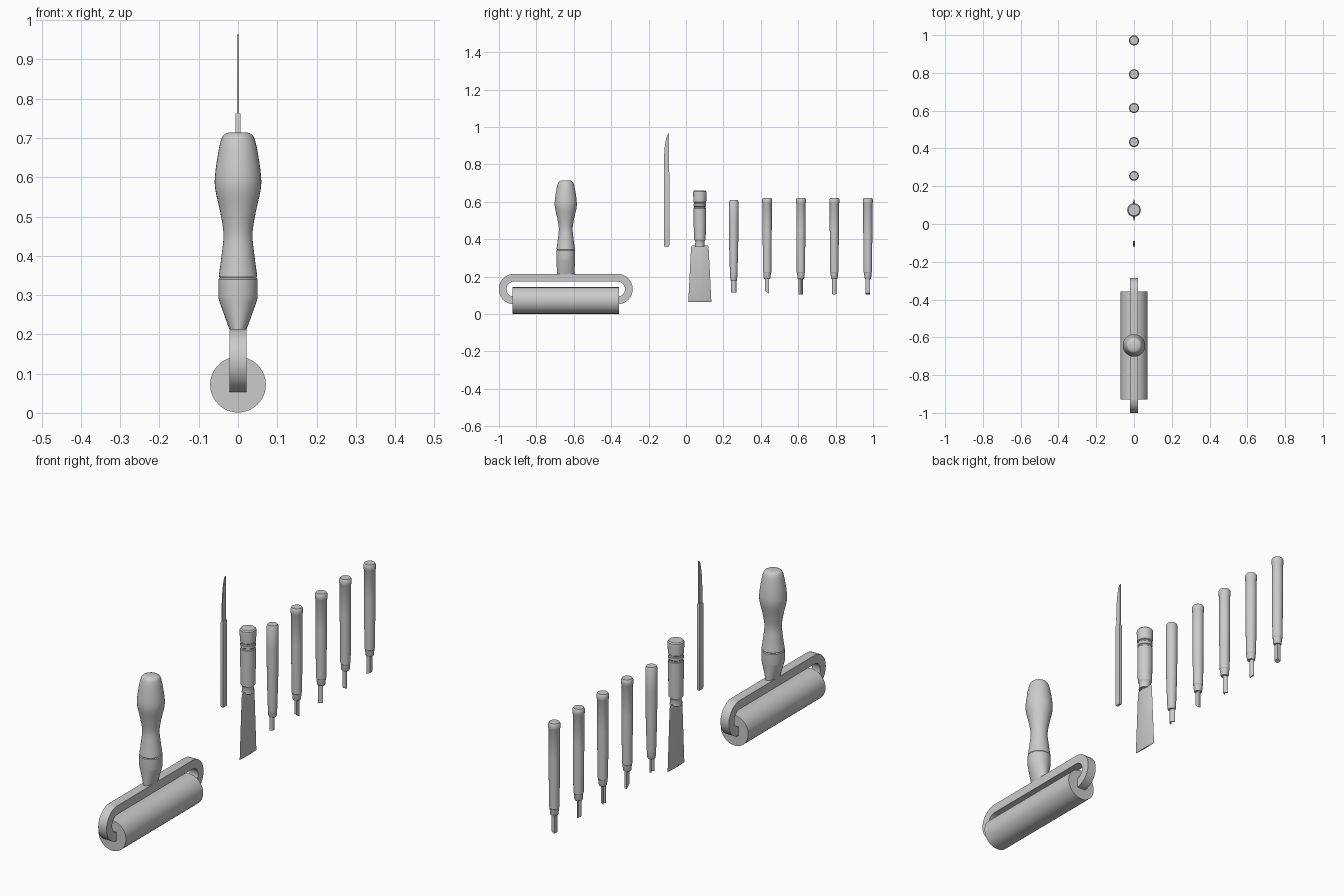
import bpy, bmesh
from math import sin, cos, pi, radians

if "Cube" in bpy.data.objects:
    bpy.data.objects.remove(bpy.data.objects["Cube"])


def loft(name, rings):
    """Skin a list of equal-length point rings and cap both ends."""
    bm = bmesh.new()
    vr = [[bm.verts.new(p) for p in r] for r in rings]
    n = len(rings[0])
    for a, b in zip(vr, vr[1:]):
        for i in range(n):
            j = (i + 1) % n
            bm.faces.new((a[i], a[j], b[j], b[i]))
    bm.faces.new(vr[0][::-1])
    bm.faces.new(vr[-1])
    bmesh.ops.recalc_face_normals(bm, faces=bm.faces)
    me = bpy.data.meshes.new(name)
    bm.to_mesh(me)
    bm.free()
    ob = bpy.data.objects.new(name, me)
    bpy.context.collection.objects.link(ob)
    return ob


def ring(y, z, rx, ry=None, n=32):
    ry = rx if ry is None else ry
    return [(rx * cos(2 * pi * i / n), y + ry * sin(2 * pi * i / n), z) for i in range(n)]


def lathe(name, y, profile):
    return loft(name, [ring(y, z, r) for r, z in profile])


def plate(name, pts, half):
    """Outline in y/z extruded along x."""
    return loft(name, [[(x, y, z) for y, z in pts] for x in (-half, half)])


def spline(keys, steps=6):
    """Smooth radius/height profile through a few key points."""
    k = [keys[0]] + keys + [keys[-1]]
    out = []
    for p0, p1, p2, p3 in zip(k, k[1:], k[2:], k[3:]):
        for s in range(steps):
            t = s / steps
            out.append(tuple(0.5 * (2 * b + (c - a) * t + (2 * a - 5 * b + 4 * c - d) * t * t
                                    + (3 * b - a - 3 * c + d) * t ** 3)
                             for a, b, c, d in zip(p0, p1, p2, p3)))
    return out + [keys[-1]]


# Roller drum, lying along y
RY = -0.643
loft("roller_drum", [[(0.071 * cos(2 * pi * i / 48), y, 0.072 + 0.071 * sin(2 * pi * i / 48))
                      for i in range(48)] for y in (-0.928, -0.358)])

# Bent flat bracket holding the drum at both ends
arc = [radians(90 + 180 * i / 20) for i in range(21)]
left_out = [(-0.277 + 0.081 * cos(a), 0.133 + 0.081 * sin(a)) for a in arc]
left_in = [(-0.277 + 0.04 * cos(a), 0.133 + 0.04 * sin(a)) for a in arc]
half_outline = left_out + left_in[::-1]
full = half_outline + [(-y, z) for y, z in half_outline[::-1]]
plate("roller_bracket", [(RY + y, z) for y, z in full], 0.0215)

# Ferrule pinched flat onto the bracket, and turned grip
loft("roller_ferrule", [ring(RY, 0.21, 0.021, 0.047), ring(RY, 0.285, 0.048, 0.049),
                        ring(RY, 0.295, 0.05), ring(RY, 0.34, 0.05), ring(RY, 0.344, 0.047)])
lathe("roller_grip", RY, [(0.045, 0.34), (0.047, 0.344), (0.049, 0.348)] + spline(
    [(0.0485, 0.352), (0.042, 0.40), (0.037, 0.455), (0.045, 0.51), (0.058, 0.57), (0.058, 0.61),
     (0.05, 0.665), (0.043, 0.695), (0.036, 0.708), (0.024, 0.714)]))

# Slim knife: flat handle and curved blade
loft("knife_handle", [[(sx * 0.0065 * k, -0.104 + sy * 0.0145 * k, z)
                       for sx, sy in ((-1, -1), (1, -1), (1, 1), (-1, 1))]
                      for z, k in ((0.36, 0.8), (0.365, 1), (0.758, 1), (0.763, 0.85))])
plate("knife_blade", [(-0.117, 0.755), (-0.118, 0.80), (-0.117, 0.85), (-0.113, 0.90),
                      (-0.105, 0.945), (-0.097, 0.962), (-0.092, 0.964), (-0.092, 0.755)], 0.002)

# Wide chisel: grooved handle, neck, bevelled diamond-section blade
CY = 0.074
lathe("chisel_handle", CY, [(0.027, 0.36), (0.024, 0.385), (0.027, 0.392), (0.031, 0.398),
                            (0.033, 0.48), (0.033, 0.565), (0.030, 0.568), (0.030, 0.573),
                            (0.033, 0.576), (0.033, 0.588), (0.030, 0.591), (0.030, 0.596),
                            (0.034, 0.599), (0.036, 0.645), (0.035, 0.654), (0.030, 0.659)])
loft("chisel_blade", [[(-tx, CY, z), (0, CY - w, z), (tx, CY, z + dz), (0, CY + w, z)]
                      for z, w, tx, dz in ((0.065, 0.062, 0.003, 0), (0.078, 0.061, 0.012, 0),
                                           (0.355, 0.047, 0.014, 0), (0.367, 0.042, 0.013, 0))])


# Cutting bits: a cross-section run up to the ferrule with a shaped tip
def bit(name, y, section, top, tip):
    loft(name, [[(x, y + v, tip(x, v)) for x, v in section], [(x, y + v, top) for x, v in section]])


def u_section(r, t):
    a = [pi * i / 10 - pi / 2 for i in range(11)]
    return ([(r * cos(b) - r / 2, r * sin(b)) for b in a]
            + [((r - t) * cos(b) - r / 2, (r - t) * sin(b)) for b in a[::-1]])


flat = [(-0.005, -0.011), (0.005, -0.011), (0.005, 0.011), (-0.005, 0.011)]
vee = [(-0.009, -0.012), (0.009, 0), (-0.009, 0.012), (-0.009, 0.007), (0.002, 0), (-0.009, -0.007)]

# First small carver: handle tapering straight into a collar
Y1 = 0.255
lathe("carver_1_handle", Y1, [(0.016, 0.178), (0.018, 0.182), (0.020, 0.215), (0.024, 0.35),
                              (0.0255, 0.50), (0.025, 0.60), (0.021, 0.608)])
bit("carver_1_bit", Y1, u_section(0.014, 0.005), 0.185, lambda x, v: 0.114)

# Four matching carvers with different bits
sets = [(0.434, flat, lambda x, v: 0.115 - v * 0.8),
        (0.614, vee, lambda x, v: 0.103),
        (0.793, u_section(0.012, 0.004), lambda x, v: 0.102 + abs(v) * 0.5),
        (0.972, [(x * 1.6, v) for x, v in flat], lambda x, v: 0.103 + max(0, x))]
for i, (y, section, tip) in enumerate(sets, 2):
    lathe(f"carver_{i}_handle", y, [(0.018, 0.216), (0.022, 0.222), (0.023, 0.30), (0.0245, 0.45),
                                    (0.0245, 0.59), (0.0265, 0.594), (0.0265, 0.612), (0.022, 0.62)])
    lathe(f"carver_{i}_ferrule", y, [(0.016, 0.188), (0.018, 0.192), (0.020, 0.218)])
    bit(f"carver_{i}_bit", y, section, 0.195, tip)

# Smooth shading with crisp edges
for ob in bpy.context.collection.objects:
    ob.select_set(True)
    bpy.context.view_layer.objects.active = ob
bpy.ops.object.shade_smooth_by_angle(angle=radians(30))
